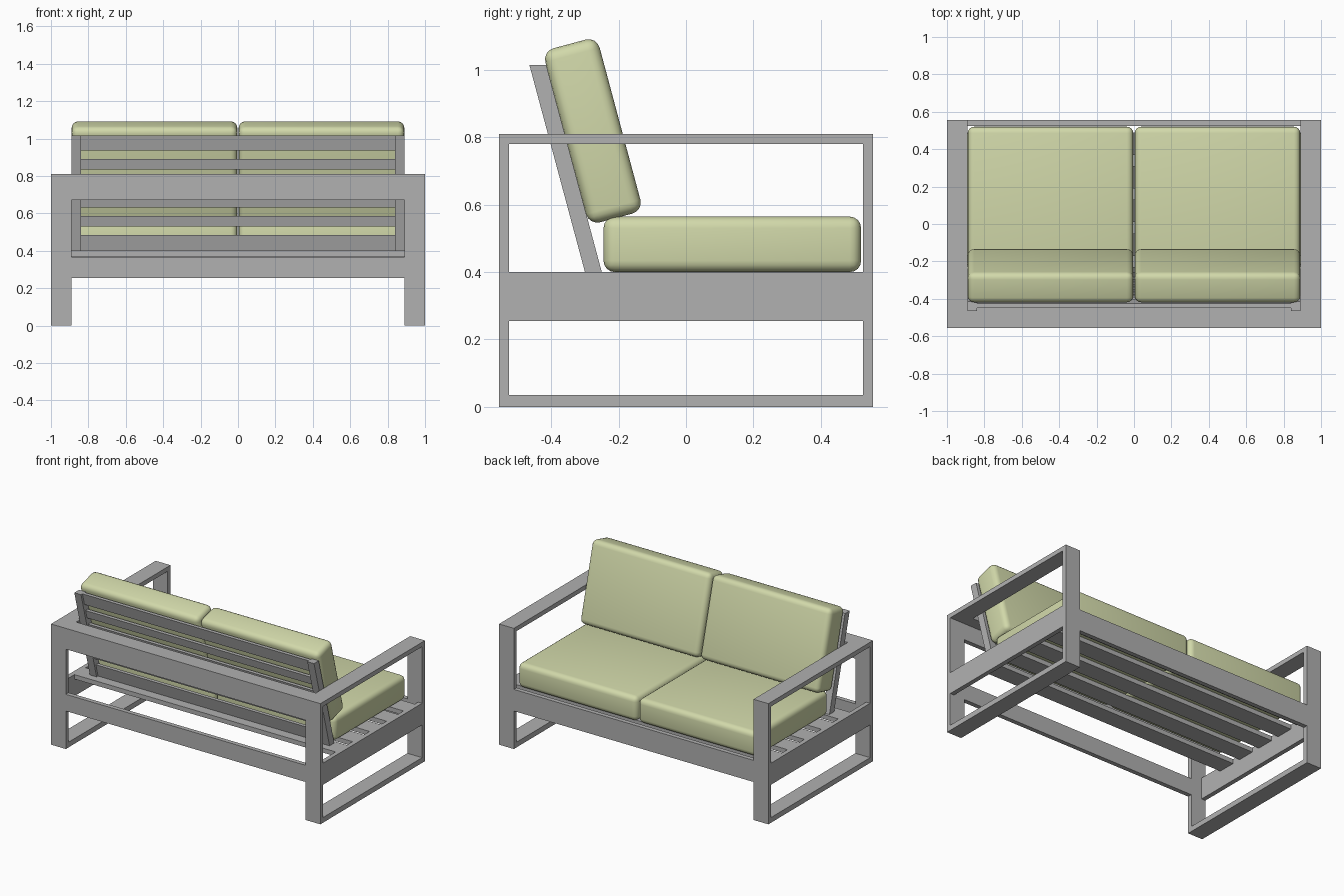
import bpy, bmesh, math

if "Cube" in bpy.data.objects:
    bpy.data.objects.remove(bpy.data.objects["Cube"])

def material(name, rgb):
    m = bpy.data.materials.new(name)
    m.diffuse_color = (*rgb, 1)
    m.use_nodes = True
    m.node_tree.nodes["Principled BSDF"].inputs["Base Color"].default_value = m.diffuse_color
    return m

GREY = material("grey frame", (0.44, 0.44, 0.44))
GREEN = material("pale green fabric", (0.64, 0.69, 0.40))

def prism(name, x0, x1, profile, mat=GREY):
    """Extrude a (y, z) profile along x."""
    bm = bmesh.new()
    a = [bm.verts.new((x0, y, z)) for y, z in profile]
    b = [bm.verts.new((x1, y, z)) for y, z in profile]
    n = len(profile)
    bm.faces.new(a)
    bm.faces.new(b[::-1])
    for i in range(n):
        j = (i + 1) % n
        bm.faces.new((a[j], a[i], b[i], b[j]))
    bmesh.ops.recalc_face_normals(bm, faces=bm.faces)
    me = bpy.data.meshes.new(name)
    bm.to_mesh(me)
    bm.free()
    me.materials.append(mat)
    ob = bpy.data.objects.new(name, me)
    bpy.context.collection.objects.link(ob)
    return ob

def box(name, x0, x1, y0, y1, z0, z1, mat=GREY):
    return prism(name, min(x0, x1), max(x0, x1),
                 [(y0, z0), (y1, z0), (y1, z1), (y0, z1)], mat)

W, D, H = 1.0, 0.555, 0.81      # half width, half depth, arm height
IN, T = 0.89, 0.03              # inner face of side frames, plate thickness

# Side frames: posts, armrest, floor bar and thin seat rail
for s, side in ((-1, "left"), (1, "right")):
    box(side + "_back_post", s * IN, s * W, -D, -D + T, 0, H)
    box(side + "_front_post", s * IN, s * W, D - T, D, 0, H)
    box(side + "_armrest", s * IN, s * W, -D + T, D - T, H - T, H)
    box(side + "_floor_bar", s * IN, s * W, -D + T, D - T, 0, 0.035)
    box(side + "_seat_rail", s * (W - T), s * W, -D + T, D - T, 0.255, 0.40)

# Long rails; the upper back rail has a flat top shelf
box("front_rail", -IN, IN, D - T, D, 0.255, 0.40)
box("lower_back_rail", -IN, IN, -D, -D + T, 0.255, 0.367)
box("upper_back_rail", -IN, IN, -D, -D + T, 0.67, H)
box("back_shelf", -IN, IN, -D + T, -0.445, H - T, H)

# Seat slats
for i in range(5):
    y = -0.29 + 0.18 * i
    box("seat_slat", -W + T, W - T, y - 0.06, y + 0.06, 0.37, 0.40)

# Leaning back frame: y of its rear face at height z
def lean(z):
    return -0.30 - 0.165 * (z - 0.40) / 0.615

def leaning(name, x0, x1, z0, z1, d0, d1):
    prism(name, x0, x1, [(lean(z0) + d0, z0), (lean(z0) + d1, z0),
                         (lean(z1) + d1, z1), (lean(z1) + d0, z1)])

leaning("left_back_upright", -IN, -0.84, 0.40, 1.015, 0, 0.05)
leaning("right_back_upright", 0.84, IN, 0.40, 1.015, 0, 0.05)
for z0, z1 in ((0.40, 0.485), (0.53, 0.585), (0.632, 0.687),
               (0.733, 0.788), (0.835, 0.89), (0.935, 1.015)):
    leaning("back_slat", -0.84, 0.84, z0, z1, 0.015, 0.04)

# Cushions with rounded edges
def cushion(name, x, y, z, sy, sz, tilt=0):
    w = 0.4425
    ob = box(name, -w, w, -sy / 2, sy / 2, -sz / 2, sz / 2, GREEN)
    ob.location = (x, y, z)
    ob.rotation_euler = (tilt, 0, 0)
    b = ob.modifiers.new("round", 'BEVEL')
    b.width, b.segments, b.limit_method = 0.034, 4, 'NONE'
    bpy.context.view_layer.objects.active = ob
    bpy.ops.object.select_all(action='DESELECT')
    ob.select_set(True)
    bpy.ops.object.modifier_apply(modifier="round")
    bpy.ops.object.shade_smooth_by_angle(angle=math.radians(40))

for s, side in ((-1, "left"), (1, "right")):
    cushion(side + "_seat_cushion", s * 0.4465, 0.1375, 0.4825, 0.765, 0.165)
    cushion(side + "_back_cushion", s * 0.4465, -0.2766, 0.8194, 0.167, 0.535,
            math.radians(15))
